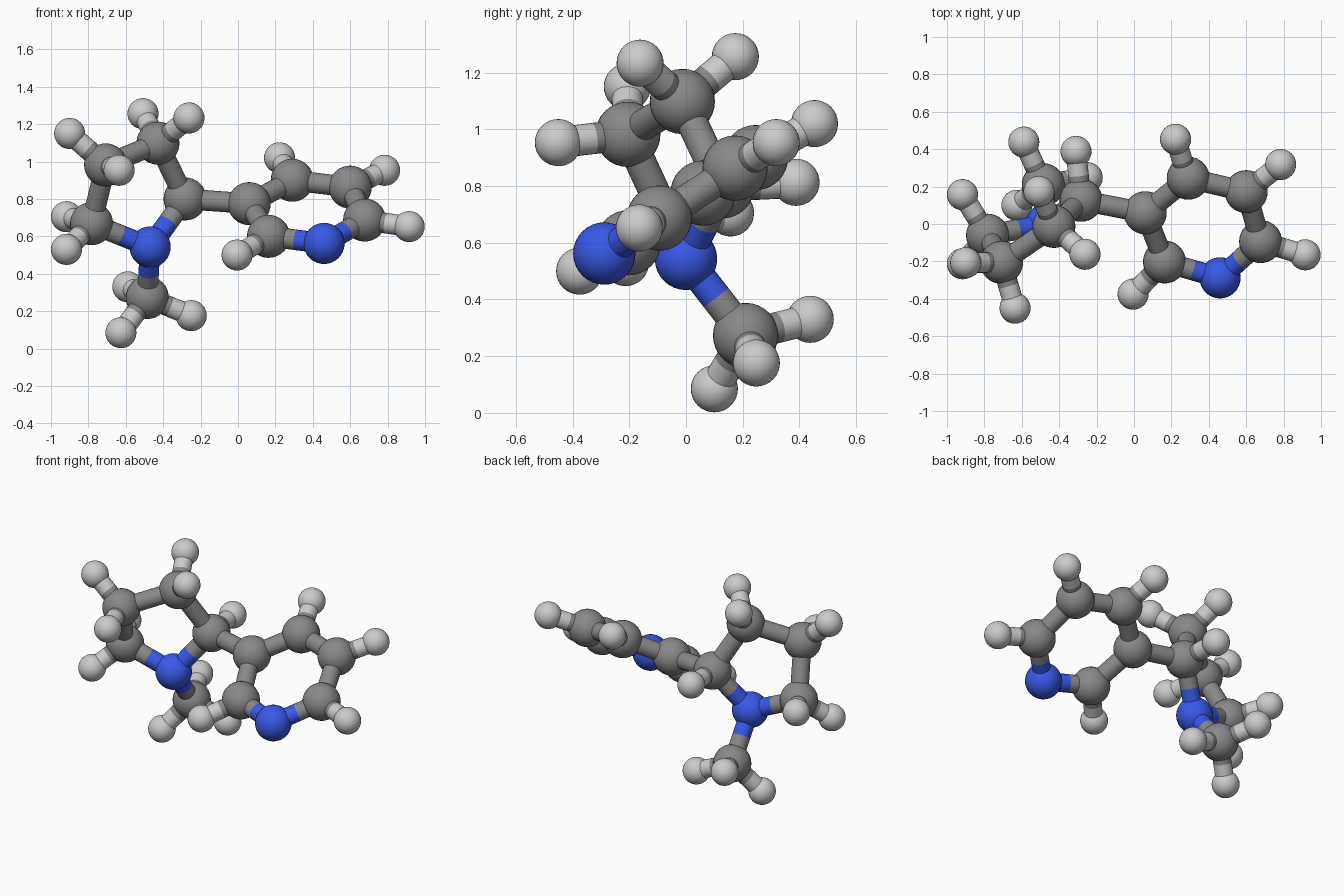
import bpy
from itertools import combinations
from mathutils import Vector

if "Cube" in bpy.data.objects:
    bpy.data.objects.remove(bpy.data.objects["Cube"])

BOND_RADIUS = 0.055
RADII = {"carbon": 0.115, "nitrogen": 0.11, "hydrogen": 0.083}
COLOURS = {"carbon": (0.25, 0.25, 0.25, 1),
           "nitrogen": (0.04, 0.1, 0.8, 1),
           "hydrogen": (0.55, 0.55, 0.55, 1)}

# Six-membered ring, starting at the junction and going round
six_ring = {
    "carbon": [(0.06, 0.06, 0.775), (0.29, 0.245, 0.90), (0.60, 0.173, 0.863),
               (0.677, -0.094, 0.687), (0.163, -0.203, 0.60)],
    "nitrogen": [(0.46, -0.288, 0.562)],
    "hydrogen": [(0.222, 0.453, 1.02), (0.784, 0.318, 0.953),
                 (0.915, -0.165, 0.652), (-0.005, -0.375, 0.50)],
}
# Five-membered ring
five_ring = {
    "carbon": [(-0.283, 0.127, 0.80), (-0.428, -0.013, 1.098),
               (-0.708, -0.205, 0.982), (-0.783, -0.06, 0.668)],
    "nitrogen": [(-0.47, 0.0, 0.543)],
    "hydrogen": [(-0.31, 0.388, 0.813), (-0.508, 0.174, 1.256),
                 (-0.262, -0.162, 1.233), (-0.90, -0.207, 1.15),
                 (-0.636, -0.45, 0.953), (-0.917, 0.157, 0.705),
                 (-0.917, -0.213, 0.53)],
}
# Three-pronged side group hanging below the five-membered ring
side_group = {
    "carbon": [(-0.485, 0.21, 0.273)],
    "hydrogen": [(-0.626, 0.10, 0.085), (-0.25, 0.248, 0.176),
                 (-0.589, 0.438, 0.33)],
}

materials = {}
for element, colour in COLOURS.items():
    materials[element] = bpy.data.materials.new(element + "_colour")
    materials[element].diffuse_color = colour


def finish(name, element):
    ob = bpy.context.object
    ob.name = name
    ob.data.materials.append(materials[element])
    bpy.ops.object.shade_smooth()


def add_atom(name, element, centre):
    bpy.ops.mesh.primitive_uv_sphere_add(segments=32, ring_count=16,
                                         radius=RADII[element], location=centre)
    finish(name, element)


def add_half_bond(name, element, start, end):
    axis = end - start
    bpy.ops.mesh.primitive_cylinder_add(
        vertices=24, radius=BOND_RADIUS, depth=axis.length, end_fill_type='NOTHING',
        location=(start + end) / 2, rotation=axis.to_track_quat('Z', 'Y').to_euler())
    finish(name, element)


# Atoms
atoms = []
for group, parts in (("six_ring", six_ring), ("five_ring", five_ring),
                     ("side_group", side_group)):
    for element, centres in parts.items():
        for i, centre in enumerate(centres, 1):
            name = f"{group}_{element}_{i}"
            add_atom(name, element, centre)
            atoms.append((name, element, Vector(centre)))

# Bonds: neighbours close enough are joined, each half in its atom's colour
for (name_a, el_a, a), (name_b, el_b, b) in combinations(atoms, 2):
    reach = 0.30 if "hydrogen" in (el_a, el_b) else 0.40
    if (a - b).length < reach:
        middle = (a + b) / 2
        add_half_bond(f"bond_from_{name_a}", el_a, a, middle)
        add_half_bond(f"bond_from_{name_b}", el_b, b, middle)

for m in bpy.data.materials:
    if m.users and not m.is_grease_pencil:
        m.use_nodes = True
        m.node_tree.nodes["Principled BSDF"].inputs["Base Color"].default_value = m.diffuse_color
